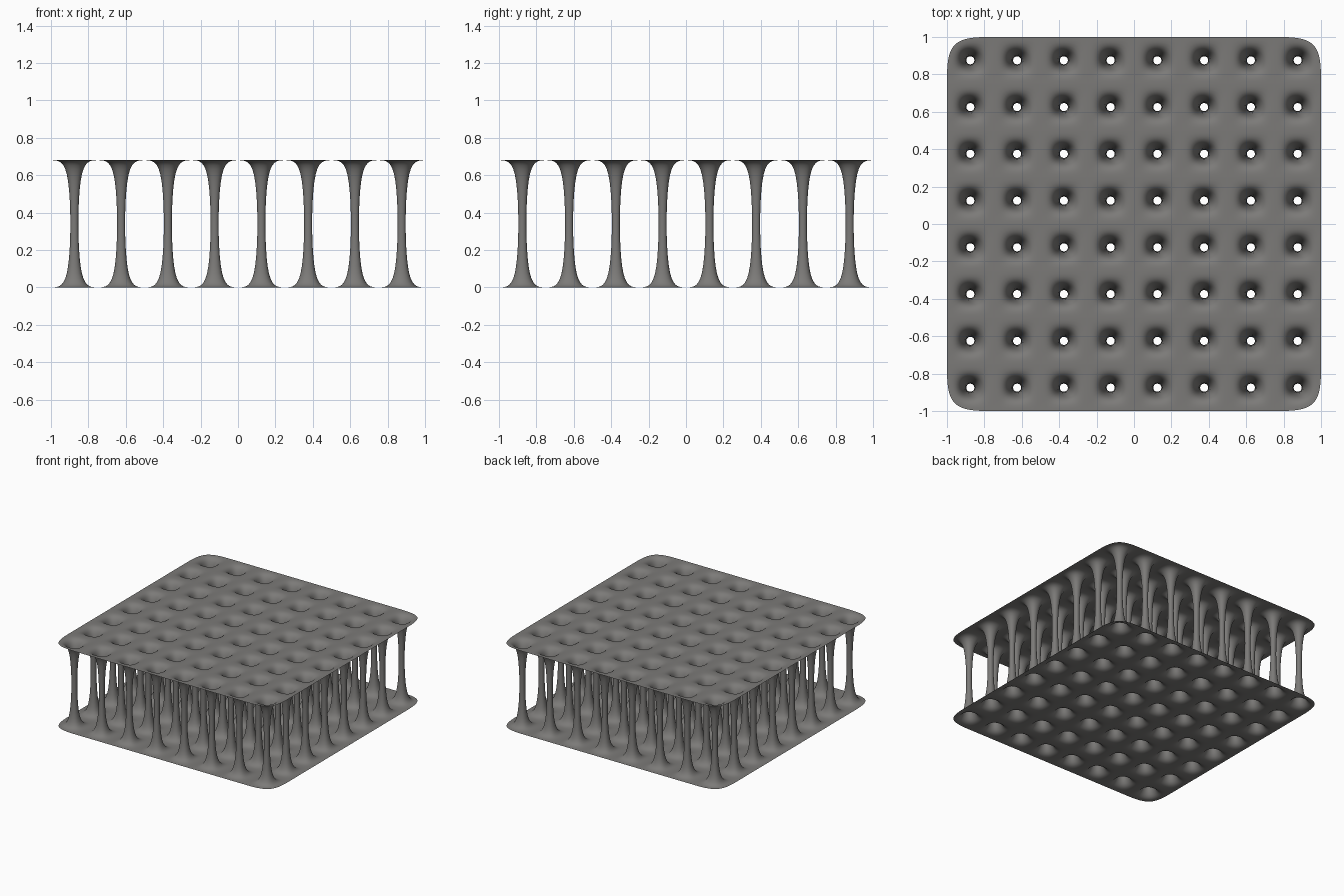
import bpy, bmesh

if "Cube" in bpy.data.objects:
    bpy.data.objects.remove(bpy.data.objects["Cube"])

N = 8                 # cells per side
CELL = 2.0 / N
HOLE = 0.0188         # half width of each tube cage
HEIGHT = 0.68

mat = bpy.data.materials.new("warm grey")
mat.diffuse_color = (0.2, 0.195, 0.188, 1)
mat.use_nodes = True
mat.node_tree.nodes["Principled BSDF"].inputs["Base Color"].default_value = mat.diffuse_color

bm = bmesh.new()


def sheet_corners(z):
    """Shared cell corners of one sheet."""
    return [[bm.verts.new((-1 + i * CELL, -1 + j * CELL, z)) for j in range(N + 1)]
            for i in range(N + 1)]


bottom, top = sheet_corners(0), sheet_corners(HEIGHT)
STEPS = [(0, 0), (1, 0), (1, 1), (0, 1)]

for i in range(N):
    for j in range(N):
        cx, cy = -1 + (i + 0.5) * CELL, -1 + (j + 0.5) * CELL
        rings = []
        for z in (0, HEIGHT):
            rings.append([bm.verts.new((cx + (2 * a - 1) * HOLE, cy + (2 * b - 1) * HOLE, z))
                          for a, b in STEPS])
        low, high = rings
        lo_c = [bottom[i + a][j + b] for a, b in STEPS]
        hi_c = [top[i + a][j + b] for a, b in STEPS]
        for k in range(4):
            m = (k + 1) % 4
            # top sheet frame, tube wall, bottom sheet frame
            bm.faces.new((hi_c[k], hi_c[m], high[m], high[k]))
            bm.faces.new((high[k], high[m], low[m], low[k]))
            bm.faces.new((low[k], low[m], lo_c[m], lo_c[k]))

for f in bm.faces:
    f.smooth = True

mesh = bpy.data.meshes.new("tube_linked_sheets")
bm.to_mesh(mesh)
bm.free()
mesh.materials.append(mat)
obj = bpy.data.objects.new("tube_linked_sheets", mesh)
bpy.context.collection.objects.link(obj)

# Subdivision rounds the corners and flares the tubes into the sheets
sub = obj.modifiers.new("smooth", 'SUBSURF')
sub.levels = sub.render_levels = 3
